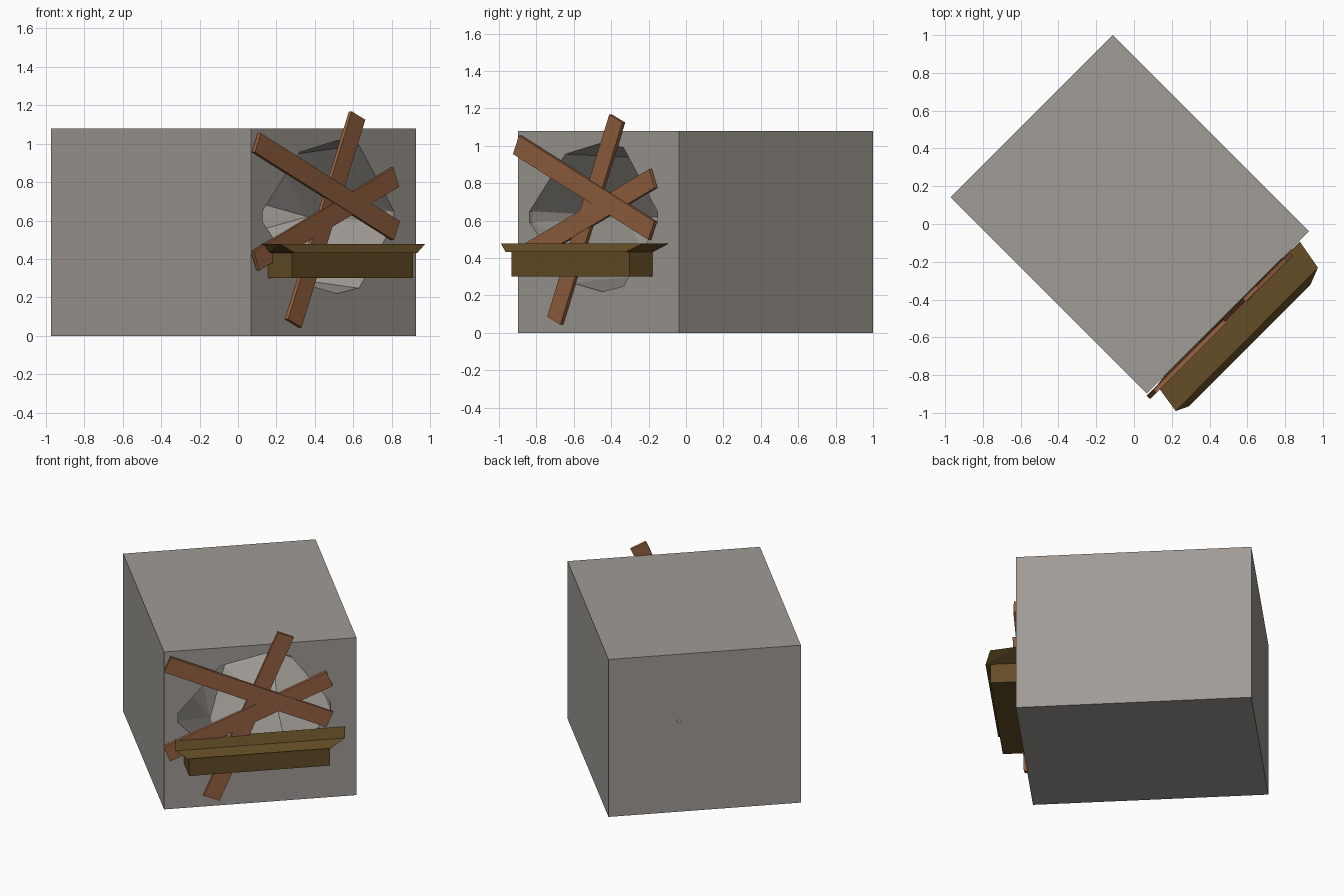
import bpy, bmesh, math
from mathutils import Vector

if "Cube" in bpy.data.objects:
    bpy.data.objects.remove(bpy.data.objects["Cube"])

S = math.sqrt(0.5)


def world(u, n, z):
    """u runs along the mine face, n points out of it (towards +x -y)."""
    return Vector(((u + n) * S, (u - n) * S, z))


def material(name, rgb):
    m = bpy.data.materials.new(name)
    m.diffuse_color = (*rgb, 1)
    m.use_nodes = True
    m.node_tree.nodes["Principled BSDF"].inputs["Base Color"].default_value = m.diffuse_color
    return m


STONE = material("grey stone", (0.352, 0.328, 0.301))
PLANK = material("red brown wood", (0.305, 0.12, 0.053))
TROUGH = material("dark olive wood", (0.127, 0.074, 0.019))


def hull(name, points, mat):
    """Convex solid around points given as (u, n, z)."""
    bm = bmesh.new()
    for p in points:
        bm.verts.new(world(*p))
    res = bmesh.ops.convex_hull(bm, input=bm.verts[:])
    inside = [g for g in res["geom_interior"] if isinstance(g, bmesh.types.BMVert)]
    bmesh.ops.delete(bm, geom=inside, context='VERTS')
    bmesh.ops.dissolve_limit(bm, angle_limit=0.01, verts=bm.verts[:], edges=bm.edges[:])
    bmesh.ops.recalc_face_normals(bm, faces=bm.faces[:])
    me = bpy.data.meshes.new(name)
    bm.to_mesh(me)
    bm.free()
    me.materials.append(mat)
    ob = bpy.data.objects.new(name, me)
    bpy.context.collection.objects.link(ob)
    return ob


def rect(u0, u1, n0, n1, z):
    return [(u0, n0, z), (u1, n0, z), (u1, n1, z), (u0, n1, z)]


# stone block
block = hull("stone_block", rect(-0.587, 0.628, -0.787, 0.682, 0)
             + rect(-0.587, 0.628, -0.787, 0.682, 1.08), STONE)

# faceted cave cut into the block, tapering to a tip that just breaks the back
mouth = [(-0.5, 0.03), (-0.23, 0.335), (0.05, 0.397), (0.21, 0.37), (0.465, 0.03),
         (0.465, -0.03), (0.21, -0.37), (0.05, -0.4), (-0.19, -0.35), (-0.5, -0.03)]
pts = [(u, n, 0.62 + z) for n in (0.72, 0.66) for u, z in mouth]
for n, r, cu, count, turn in ((0.05, 0.88, 0.03, 6, 0), (-0.47, 0.56, 0.08, 5, math.pi)):
    for i in range(count):
        a = turn + math.tau * i / count
        pts.append((cu + 0.49 * r * math.cos(a), n, 0.62 + 0.41 * r * math.sin(a)))
pts.append((0.19, -0.80, 0.62))
cutter = hull("cave_cutter", pts, STONE)
cutter.hide_render = True

mod = block.modifiers.new("cave", 'BOOLEAN')
mod.operation = 'DIFFERENCE'
mod.solver = 'EXACT'
mod.object = cutter
bpy.context.view_layer.objects.active = block
block.select_set(True)
bpy.ops.object.modifier_apply(modifier=mod.name)
bpy.data.objects.remove(cutter)


# crossed planks nailed over the cave mouth
def plank(name, a, b, n, width=0.108, thick=0.022):
    a, b = Vector(a), Vector(b)
    d = (b - a).normalized()
    side = Vector((-d.y, d.x)) * width / 2
    hull(name, [(p.x, m, p.y) for m in (n, n + thick)
                for p in (a + side, a - side, b + side, b - side)], PLANK)


plank("steep_plank", (-0.291, 0.065), (0.178, 1.146), 0.687)
plank("falling_plank", (-0.57, 1.005), (0.453, 0.547), 0.694)
plank("rising_plank", (-0.575, 0.39), (0.453, 0.825), 0.69)

# trough in front of the cave: body and flared rim
hull("trough_body", rect(-0.46, 0.43, 0.682, 0.859, 0.30)
     + rect(-0.46, 0.43, 0.682, 0.859, 0.44), TROUGH)
hull("trough_rim", rect(-0.475, 0.43, 0.684, 0.889, 0.432)
     + [(-0.518, 0.69, 0.478), (0.555, 0.686, 0.478),
        (0.525, 0.852, 0.478), (-0.544, 0.856, 0.478)], TROUGH)
